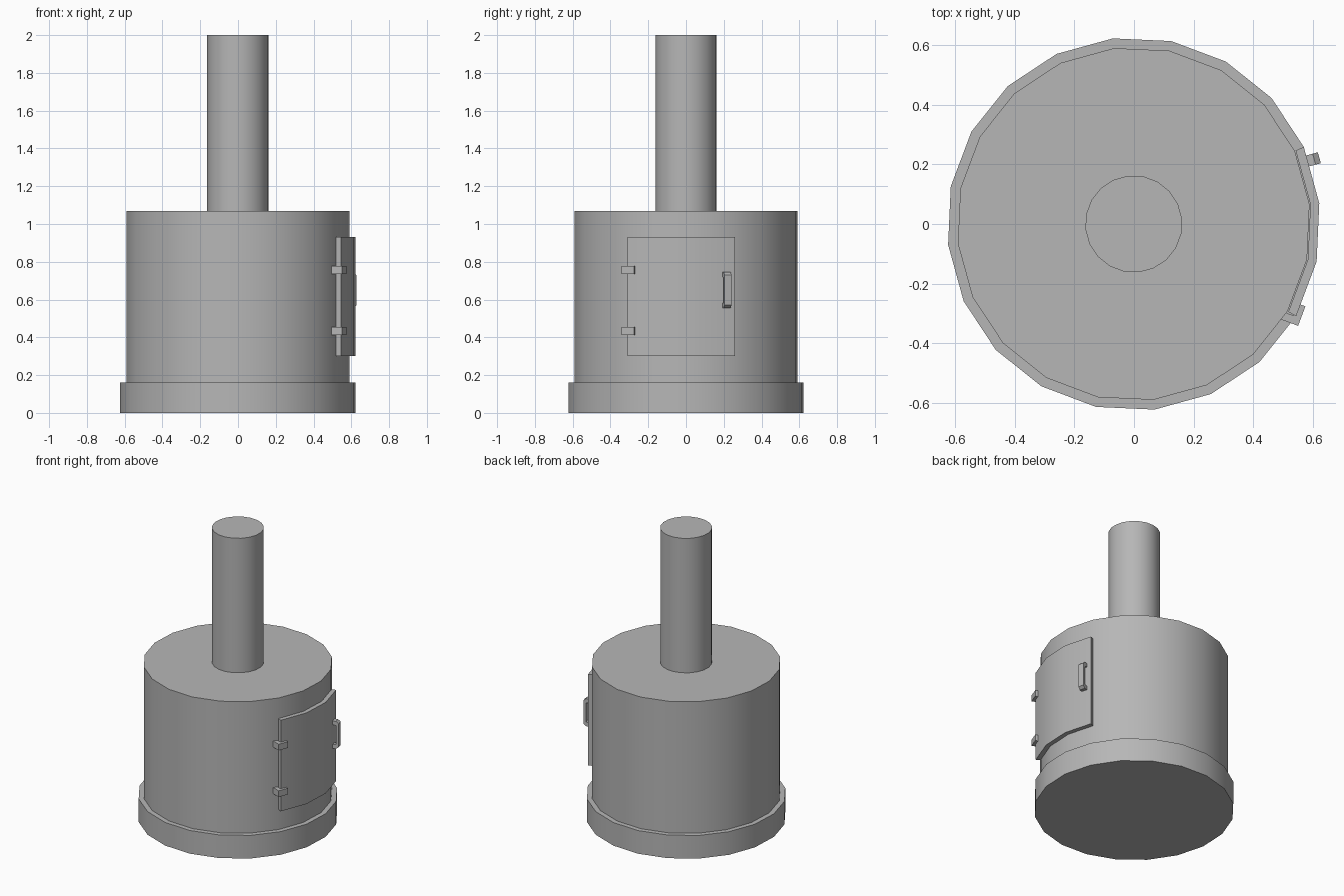
import bpy, bmesh
from math import radians, cos, sin

if "Cube" in bpy.data.objects:
    bpy.data.objects.remove(bpy.data.objects["Cube"])

CX = -0.001          # stove axis
OFF = 6.4            # rotation of the 20-sided rings
STEP = 18

# Dark grey iron
iron = bpy.data.materials.new("iron")
iron.diffuse_color = (0.47, 0.47, 0.47, 1)
iron.use_nodes = True
iron.node_tree.nodes["Principled BSDF"].inputs["Base Color"].default_value = iron.diffuse_color


def polar(r, deg):
    return (CX + r * cos(radians(deg)), r * sin(radians(deg)))


def finish(name, bm, smooth=True):
    bmesh.ops.recalc_face_normals(bm, faces=bm.faces)
    me = bpy.data.meshes.new(name)
    bm.to_mesh(me)
    bm.free()
    me.materials.append(iron)
    ob = bpy.data.objects.new(name, me)
    bpy.context.collection.objects.link(ob)
    if smooth:
        bpy.ops.object.select_all(action='DESELECT')
        ob.select_set(True)
        bpy.context.view_layer.objects.active = ob
        bpy.ops.object.shade_smooth_by_angle(angle=radians(30))
    return ob


def prism(name, pts, shift, smooth=True):
    """Extrude a closed 3D outline along a vector."""
    bm = bmesh.new()
    face = bm.faces.new([bm.verts.new(p) for p in pts])
    out = bmesh.ops.extrude_face_region(bm, geom=[face], use_keep_orig=True)
    verts = [g for g in out['geom'] if isinstance(g, bmesh.types.BMVert)]
    bmesh.ops.translate(bm, verts=verts, vec=shift)
    return finish(name, bm, smooth)


def drum(name, r, z0, z1):
    ring = [(*polar(r, OFF + STEP * i), z0) for i in range(20)]
    prism(name, ring, (0, 0, z1 - z0))


# Main drums
drum("base_ring", 0.627, 0.0, 0.16)
drum("stove_body", 0.594, 0.16, 1.07)
drum("chimney_pipe", 0.163, 1.07, 2.0)

# Door: three wall facets, thickened outwards
angles = [OFF + STEP * i for i in (-2, -1, 0, 1)]
outline = [(*polar(0.627, a), 0.30) for a in angles]
outline += [(*polar(0.597, a), 0.30) for a in reversed(angles)]
prism("door", outline, (0, 0, 0.63))


def on_facet(deg, n, t, z):
    """Point at depth n and sideways offset t on the facet facing deg."""
    c, s = cos(radians(deg)), sin(radians(deg))
    return (CX + n * c - t * s, n * s + t * c, z)


# Hinges clasping the door edge
for name, z in (("upper_hinge", 0.735), ("lower_hinge", 0.413)):
    pts = [on_facet(OFF - 27, n, t, z) for n, t in
           ((0.57, -0.126), (0.637, -0.126), (0.637, -0.056),
            (0.61, -0.056), (0.61, -0.099), (0.57, -0.099))]
    prism(name, pts, (0, 0, 0.043), False)

# Handle: bracket profile swept across its width
half = [(0.615, 0.095), (0.642, 0.095), (0.66, 0.08)]
inner = [(0.641, 0.066), (0.615, 0.07)]
profile = half + [(n, -z) for n, z in reversed(half)]
profile += [(n, -z) for n, z in reversed(inner)] + inner
facing = OFF + 9
pts = [on_facet(facing, n, 0.03, 0.65 + z) for n, z in profile]
w = 0.038
prism("door_handle", pts,
      (-w * sin(radians(facing)), w * cos(radians(facing)), 0), False)
